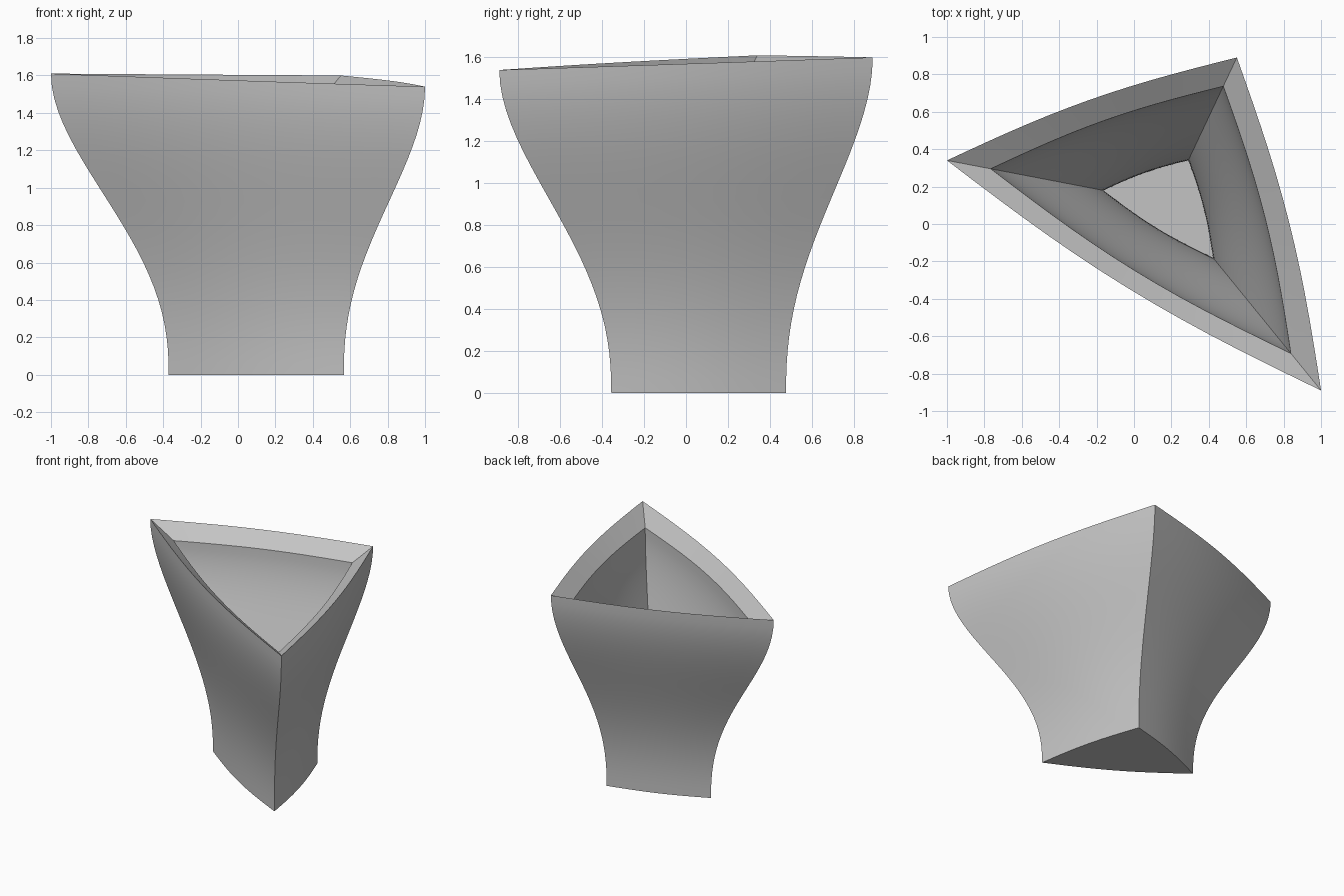
import bpy, bmesh, math
from mathutils import Vector

cube = bpy.data.objects.get("Cube")
if cube:
    bpy.data.objects.remove(cube, do_unlink=True)

# Rim corners, counter-clockwise from above, and the bulge of the side after each
CORNERS = [Vector((-1.0, 0.34, 1.61)), Vector((1.0, -0.89, 1.54)), Vector((0.55, 0.89, 1.60))]
BULGE = [0.075, 0.055, 0.05]
CENTRE = sum(CORNERS, Vector()) / 3
SEGMENTS, RINGS = 14, 24
RIM_DROP, FLOOR = 0.09, 0.09


def plan_outline():
    """Rounded triangle at rim height."""
    pts = []
    for i, a in enumerate(CORNERS):
        b = CORNERS[(i + 1) % 3]
        side = b - a
        out = Vector((side.y, -side.x, 0)).normalized()
        for s in range(SEGMENTS):
            t = s / SEGMENTS
            pts.append(a.lerp(b, t) + out * BULGE[i] * math.sin(math.pi * t))
    return pts


def flare(u):
    """S-curve from foot (0) to rim (1)."""
    v = u ** 1.22
    return v * v * (3 - 2 * v)


def wall(bm, outline, foot, rim, z0, drop):
    """Rings of a flared wall, listed from foot to rim."""
    rings = []
    for r in range(RINGS + 1):
        u = r / RINGS
        scale = foot + (rim - foot) * flare(u)
        ring = []
        for p in outline:
            q = CENTRE + (p - CENTRE) * scale
            q.z = z0 + u * (p.z - drop - z0)
            ring.append(bm.verts.new(q))
        rings.append(ring)
    return rings


bm = bmesh.new()
outline = plan_outline()
outer = wall(bm, outline, 0.468, 1.0, 0.0, 0.0)
inner = wall(bm, outline, 0.293, 0.802, FLOOR, RIM_DROP)

# Outer wall, sloping rim and inner wall as one continuous skin
rings = outer + inner[::-1]
n = len(outline)
for low, high in zip(rings, rings[1:]):
    for i in range(n):
        j = (i + 1) % n
        bm.faces.new((low[i], low[j], high[j], high[i]))

# Base and inside floor
bm.faces.new(outer[0][::-1])
bm.faces.new(inner[0])
bmesh.ops.recalc_face_normals(bm, faces=bm.faces)

mesh = bpy.data.meshes.new("triangular_vase")
bm.to_mesh(mesh)
bm.free()
vase = bpy.data.objects.new("triangular_vase", mesh)
bpy.context.collection.objects.link(vase)

# Plain grey material
grey = bpy.data.materials.new("grey")
grey.use_nodes = True
colour = (0.55, 0.55, 0.55, 1.0)
grey.diffuse_color = colour
grey.node_tree.nodes["Principled BSDF"].inputs["Base Color"].default_value = colour
mesh.materials.append(grey)

# Smooth walls with crisp corners
bpy.ops.object.select_all(action='DESELECT')
vase.select_set(True)
bpy.context.view_layer.objects.active = vase
bpy.ops.object.shade_smooth_by_angle(angle=math.radians(30))
